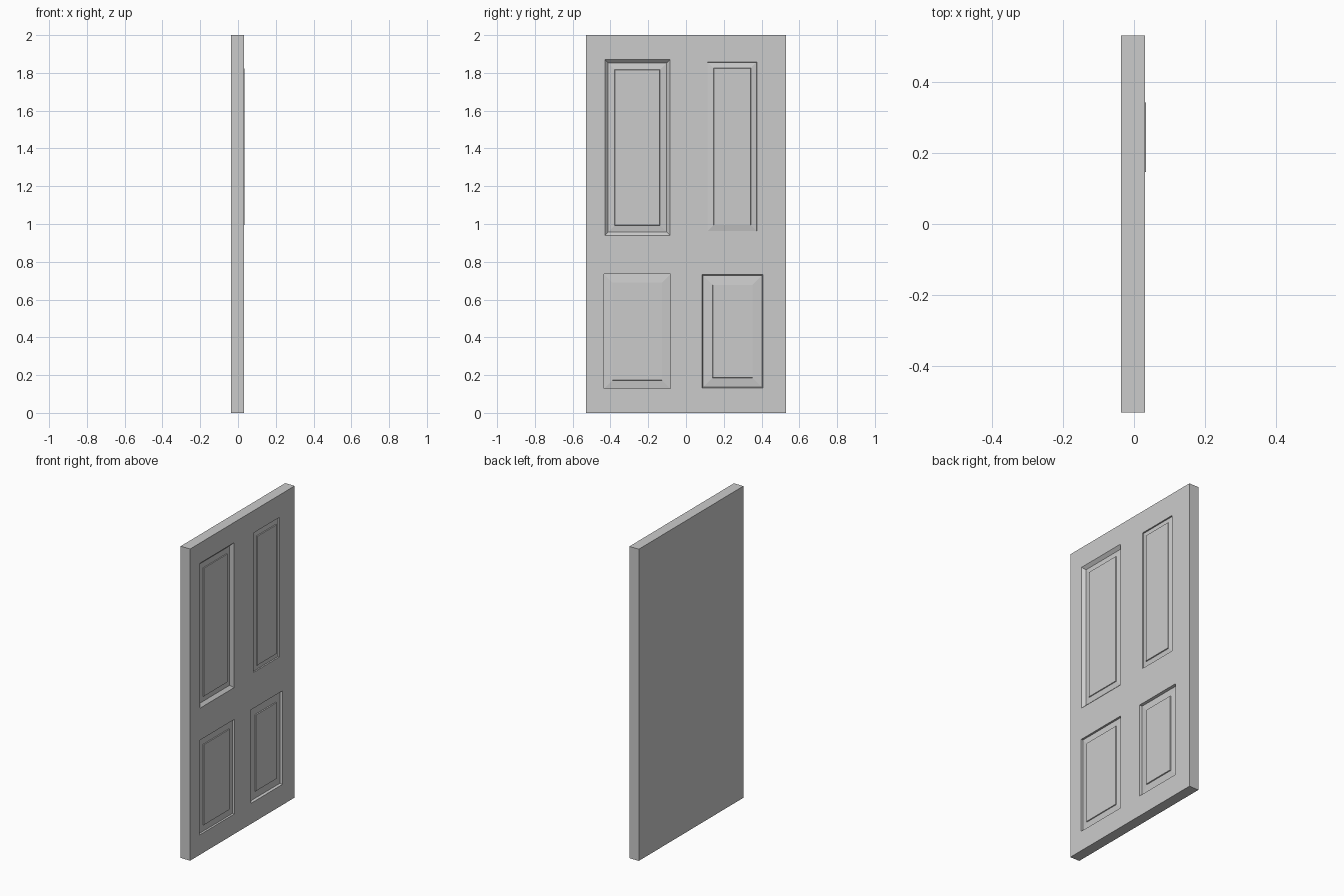
import bpy, bmesh

if "Cube" in bpy.data.objects:
    bpy.data.objects.remove(bpy.data.objects["Cube"])

FACE = 0.031   # x of the door's panelled face
BACK = -0.036


def stack(name, rings):
    """Closed solid lofted through rectangles (x, y0, y1, z0, z1), back to front."""
    bm = bmesh.new()
    loops = [[bm.verts.new(p) for p in ((x, a, c), (x, b, c), (x, b, d), (x, a, d))]
             for x, a, b, c, d in rings]
    for lo, hi in zip(loops, loops[1:]):
        for i in range(4):
            j = (i + 1) % 4
            bm.faces.new((lo[i], lo[j], hi[j], hi[i]))
    bm.faces.new(loops[0][::-1])
    bm.faces.new(loops[-1])
    bmesh.ops.recalc_face_normals(bm, faces=bm.faces)
    me = bpy.data.meshes.new(name)
    bm.to_mesh(me)
    bm.free()
    ob = bpy.data.objects.new(name, me)
    bpy.context.collection.objects.link(ob)
    return ob


def inset(r, d):
    return (r[0] + d, r[1] - d, r[2] + d, r[3] - d)


# Door slab
door = stack("door_slab", [(BACK, -0.53, 0.53, 0, 2), (FACE, -0.53, 0.53, 0, 2)])

# name, opening (y0, y1, z0, z1), moulding width, recess depth, field inset, field x
panels = [
    ("upper_left", (-0.43, -0.085, 0.94, 1.87), 0.018, 0.018, 0.036, 0.022),
    ("upper_right", (0.113, 0.375, 0.962, 1.857), 0.001, 0.008, 0.033, 0.034),
    ("lower_left", (-0.434, -0.082, 0.128, 0.735), 0.001, 0.012, 0.045, 0.029),
    ("lower_right", (0.086, 0.407, 0.132, 0.732), 0.004, 0.016, 0.052, 0.027),
]

for name, rect, mould, depth, margin, field_x in panels:
    floor = FACE - depth
    low = inset(rect, mould)
    # Recess cut into the slab
    cutter = stack(name + "_cutter", [(floor, *low), (FACE, *rect), (FACE + 0.03, *rect)])
    cutter.hide_render = True
    cutter.hide_set(True)
    mod = door.modifiers.new(name + "_recess", 'BOOLEAN')
    mod.operation = 'DIFFERENCE'
    mod.solver = 'EXACT'
    mod.object = cutter
    # Raised panel: sloped border, then a small step up to the flat field
    field = inset(low, margin)
    step = floor + (field_x - floor) * 0.5
    stack(name + "_raised_panel", [(floor - 0.005, *low), (floor, *low),
                                   (step, *inset(field, -0.002)), (field_x, *field)])
